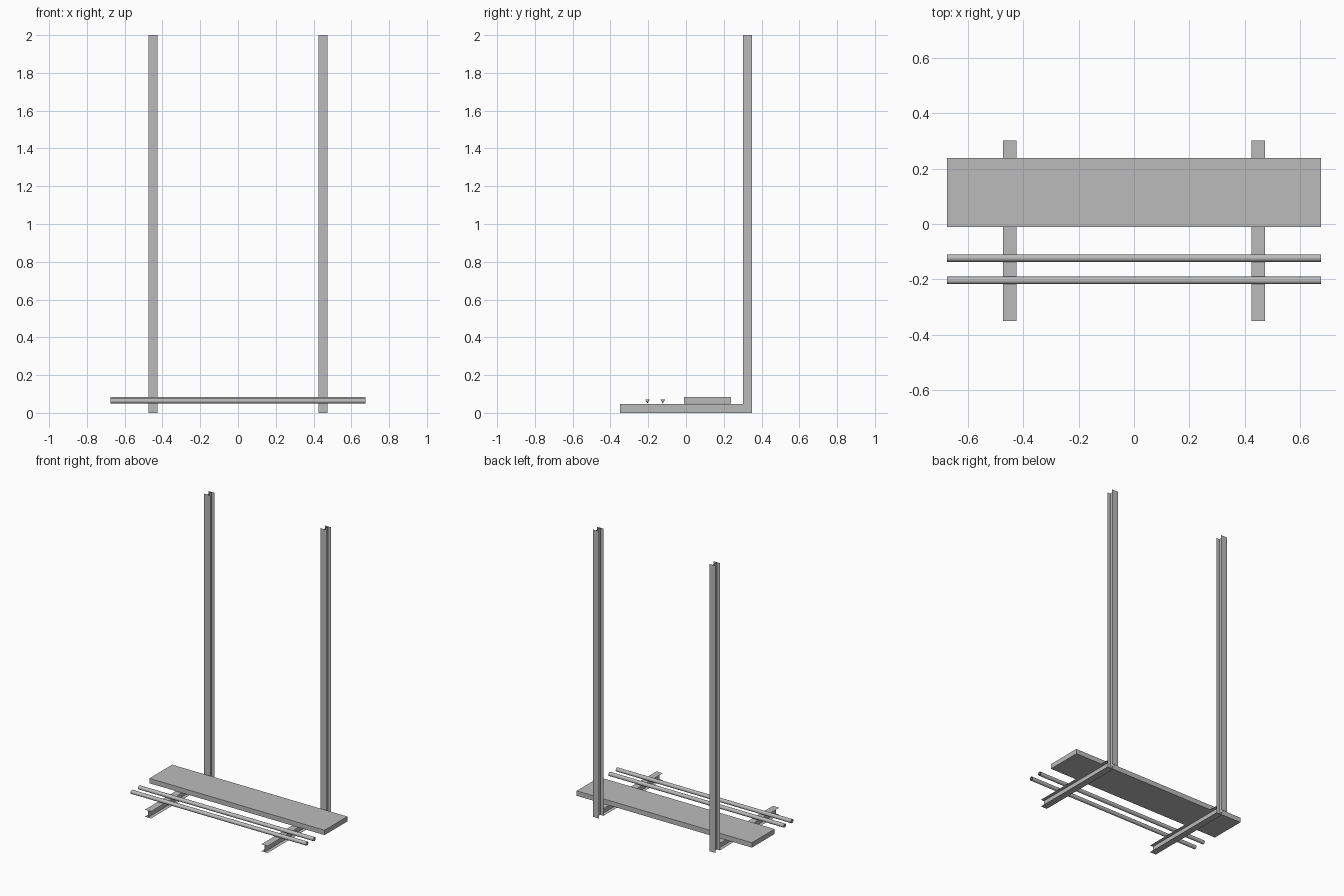
import bpy, bmesh, math
from mathutils import Vector

cube = bpy.data.objects.get("Cube")
if cube:
    bpy.data.objects.remove(cube, do_unlink=True)

steel = bpy.data.materials.new("steel grey")
steel.use_nodes = True
GREY = (0.5, 0.5, 0.5, 1)
steel.diffuse_color = GREY
steel.node_tree.nodes["Principled BSDF"].inputs["Base Color"].default_value = GREY

HALF_LENGTH = 0.675   # plank and rails
SPACING = 0.449       # side frames from the centre
SECTION = 0.048       # width and depth of the I-sections


def finish(name, bm):
    mesh = bpy.data.meshes.new(name)
    bm.to_mesh(mesh)
    bm.free()
    mesh.materials.append(steel)
    obj = bpy.data.objects.new(name, mesh)
    bpy.context.collection.objects.link(obj)
    return obj


def i_section(name, start, end, depth_axis):
    """Sheet I-section: two flanges across x, joined by a central web."""
    bm = bmesh.new()
    start, end = Vector(start), Vector(end)
    half = Vector((SECTION / 2, 0, 0))
    depth = Vector(depth_axis) * SECTION / 2

    def strip(a, b):
        corners = (start + a, start + b, end + b, end + a)
        bm.faces.new([bm.verts.new(c) for c in corners])

    strip(half + depth, depth - half)      # outer flange
    strip(-half - depth, half - depth)     # inner flange
    strip(depth, -depth)                   # web
    return finish(name, bm)


# Two side frames: floor beam and upright post
for side, x in (("left", SPACING), ("right", -SPACING)):
    i_section(side + "_floor_beam", (x, -0.35, SECTION / 2),
              (x, 0.302, SECTION / 2), (0, 0, 1))
    i_section(side + "_post", (x, 0.326, 0), (x, 0.326, 2), (0, 1, 0))

# Plank resting on the beams
bm = bmesh.new()
bmesh.ops.create_cube(bm, size=1)
bmesh.ops.scale(bm, vec=(2 * HALF_LENGTH, 0.25, 0.034), verts=bm.verts)
bmesh.ops.translate(bm, vec=(0, 0.114, 0.066), verts=bm.verts)
finish("plank", bm)

# Round rails, each end closed by a three-cornered plate
RADIUS, SIDES = 0.0135, 24
for name, y in (("front_rail", -0.204), ("rear_rail", -0.123)):
    bm = bmesh.new()
    rings = []
    for x in (-HALF_LENGTH, HALF_LENGTH):
        ring = []
        for i in range(SIDES):
            a = 2 * math.pi * i / SIDES - math.pi / 2
            ring.append(bm.verts.new((x, y + RADIUS * math.cos(a),
                                      0.0635 + RADIUS * math.sin(a))))
        rings.append(ring)
    near, far = rings
    for i in range(SIDES):
        j = (i + 1) % SIDES
        bm.faces.new((near[i], far[i], far[j], near[j]))
    bm.faces.new(near[::SIDES // 3])
    bm.faces.new(far[::SIDES // 3])
    bmesh.ops.recalc_face_normals(bm, faces=bm.faces)
    rail = finish(name, bm)
    bpy.ops.object.select_all(action="DESELECT")
    rail.select_set(True)
    bpy.context.view_layer.objects.active = rail
    bpy.ops.object.shade_smooth_by_angle(angle=math.radians(30))
